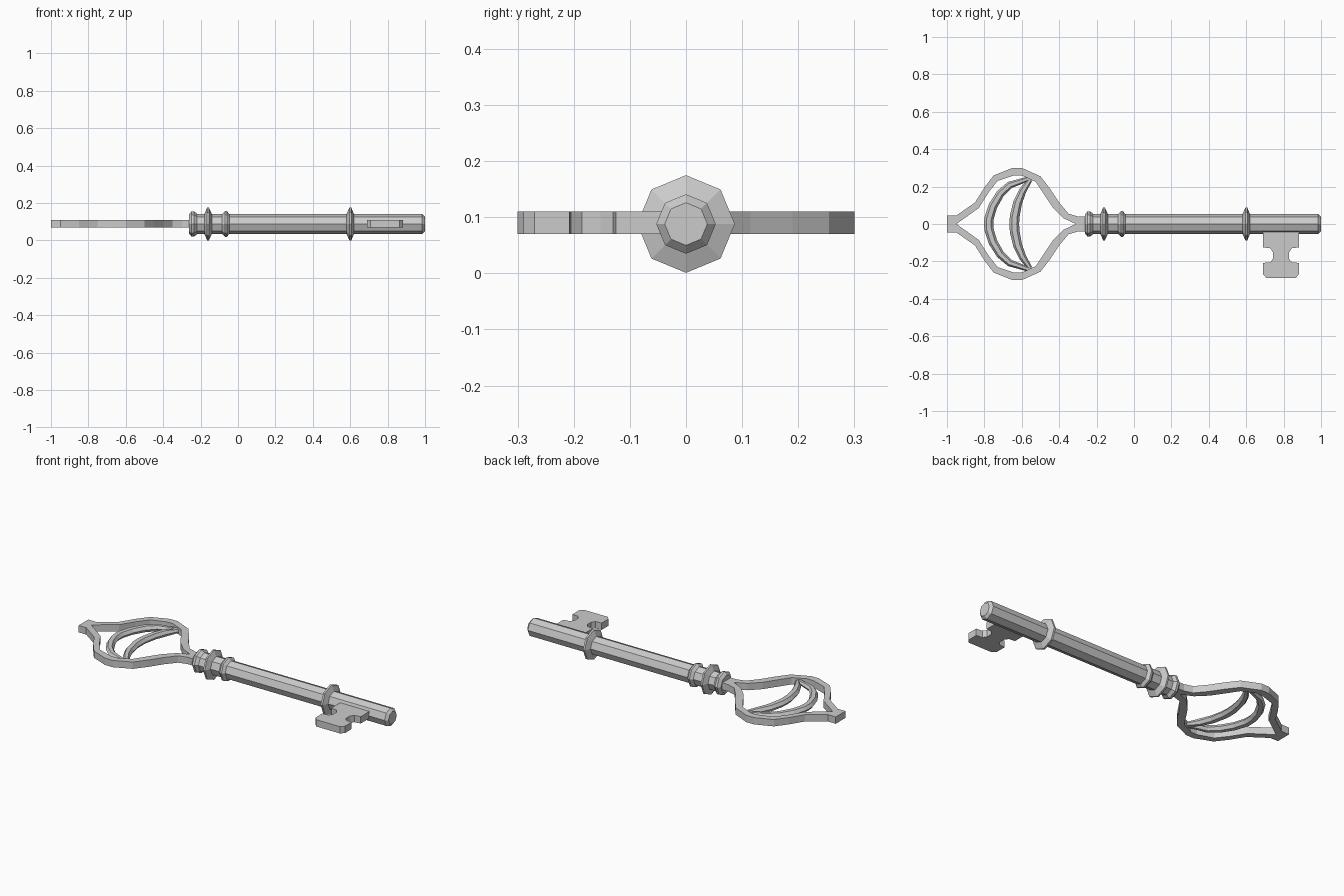
import bpy, bmesh, math
from mathutils import Vector

if "Cube" in bpy.data.objects:
    bpy.data.objects.remove(bpy.data.objects["Cube"])

Z = 0.088          # height of the key's axis
T0, T1 = 0.07, 0.11  # flat plate thickness range


def finish(name, bm):
    bmesh.ops.recalc_face_normals(bm, faces=bm.faces[:])
    me = bpy.data.meshes.new(name)
    bm.to_mesh(me)
    bm.free()
    ob = bpy.data.objects.new(name, me)
    bpy.context.collection.objects.link(ob)
    return ob


def skin(bm, rings, closed_ends=True):
    rings = [[bm.verts.new(p) for p in r] for r in rings]
    n = len(rings[0])
    for a, b in zip(rings, rings[1:]):
        for i in range(n):
            j = (i + 1) % n
            bm.faces.new((a[i], a[j], b[j], b[i]))
    if closed_ends:
        bm.faces.new(rings[0])
        bm.faces.new(rings[-1])


def lathe(name, profile, sides=8):
    bm = bmesh.new()
    ang = [2 * math.pi * i / sides for i in range(sides)]
    skin(bm, [[(x, r * math.cos(a), Z + r * math.sin(a)) for a in ang]
              for x, r in profile])
    return finish(name, bm)


# Octagonal shaft with chamfered tip
lathe("shaft", [(-0.26, 0.045), (-0.25, 0.053), (0.985, 0.053), (1.0, 0.038)])

# Turned collars
lathe("base_collar", [(-0.262, 0.052), (-0.248, 0.068), (-0.235, 0.068),
                      (-0.218, 0.054), (-0.18, 0.054), (-0.165, 0.087),
                      (-0.155, 0.087), (-0.14, 0.054), (-0.085, 0.054),
                      (-0.07, 0.069), (-0.06, 0.069), (-0.045, 0.052)])
lathe("tip_collar", [(0.58, 0.052), (0.595, 0.087), (0.606, 0.087), (0.62, 0.052)])

# Bow frame: one half as a swept band, mirrored across y
outer = [(-1, .045), (-.95, .045), (-.85, .115), (-.80, .195), (-.75, .26),
         (-.65, .3), (-.6, .3), (-.5, .255), (-.45, .19), (-.4, .115),
         (-.35, .055), (-.3, .04), (-.24, .04)]
inner = [(-1, 0), (-.95, 0), (-.83, .085), (-.78, .165), (-.73, .23),
         (-.64, .26), (-.6, .26), (-.525, .225), (-.485, .165), (-.435, .09),
         (-.375, .03), (-.31, 0), (-.24, 0)]
bm = bmesh.new()
skin(bm, [[(*o, T0), (*o, T1), (*i, T1), (*i, T0)] for o, i in zip(outer, inner)], False)
# close the flat tip and drop the faces lying on the mirror plane
bm.verts.ensure_lookup_table()
bm.faces.new(bm.verts[:4])
flat = [f for f in bm.faces if all(abs(v.co.y) < 1e-5 for v in f.verts)]
bmesh.ops.delete(bm, geom=flat, context='FACES')
frame = finish("bow_frame", bm)
m = frame.modifiers.new("mirror", 'MIRROR')
m.use_axis = (False, True, False)


# Tapered crescent bars inside the bow
def crescent(name, half):
    pts = half + [(x, -y, r) for x, y, r in reversed(half[:-1])]
    bm = bmesh.new()
    rings = []
    for k, (x, y, r) in enumerate(pts):
        a, b = pts[max(k - 1, 0)], pts[min(k + 1, len(pts) - 1)]
        t = Vector((b[0] - a[0], b[1] - a[1])).normalized()
        ring = []
        for i in range(6):
            c, s = math.cos(i * math.pi / 3), math.sin(i * math.pi / 3)
            ring.append((x - t.y * r * c, y + t.x * r * c, 0.09 + min(r, .02) * s))
        rings.append(ring)
    skin(bm, rings)
    return finish(name, bm)


crescent("outer_crescent", [(-.555, .245, .012), (-.665, .208, .019),
                            (-.715, .162, .022), (-.755, .095, .024),
                            (-.775, .03, .025), (-.777, 0, .025)])
crescent("inner_crescent", [(-.555, .237, .012), (-.595, .178, .02),
                            (-.622, .115, .024), (-.638, .04, .026),
                            (-.64, 0, .026)])

# Bit: notched plate, right half of the outline mirrored about its centre
cx = 0.786
right = [(.095, -.03), (.095, -.125), (.057, -.13), (.043, -.152), (.043, -.185),
         (.057, -.205), (.095, -.208), (.095, -.27), (.077, -.29)]
outline = [(cx + x, y) for x, y in right] + [(cx - x, y) for x, y in reversed(right)]
bm = bmesh.new()
skin(bm, [[(x, y, z) for x, y in outline] for z in (T0, T1)])
finish("bit", bm)
